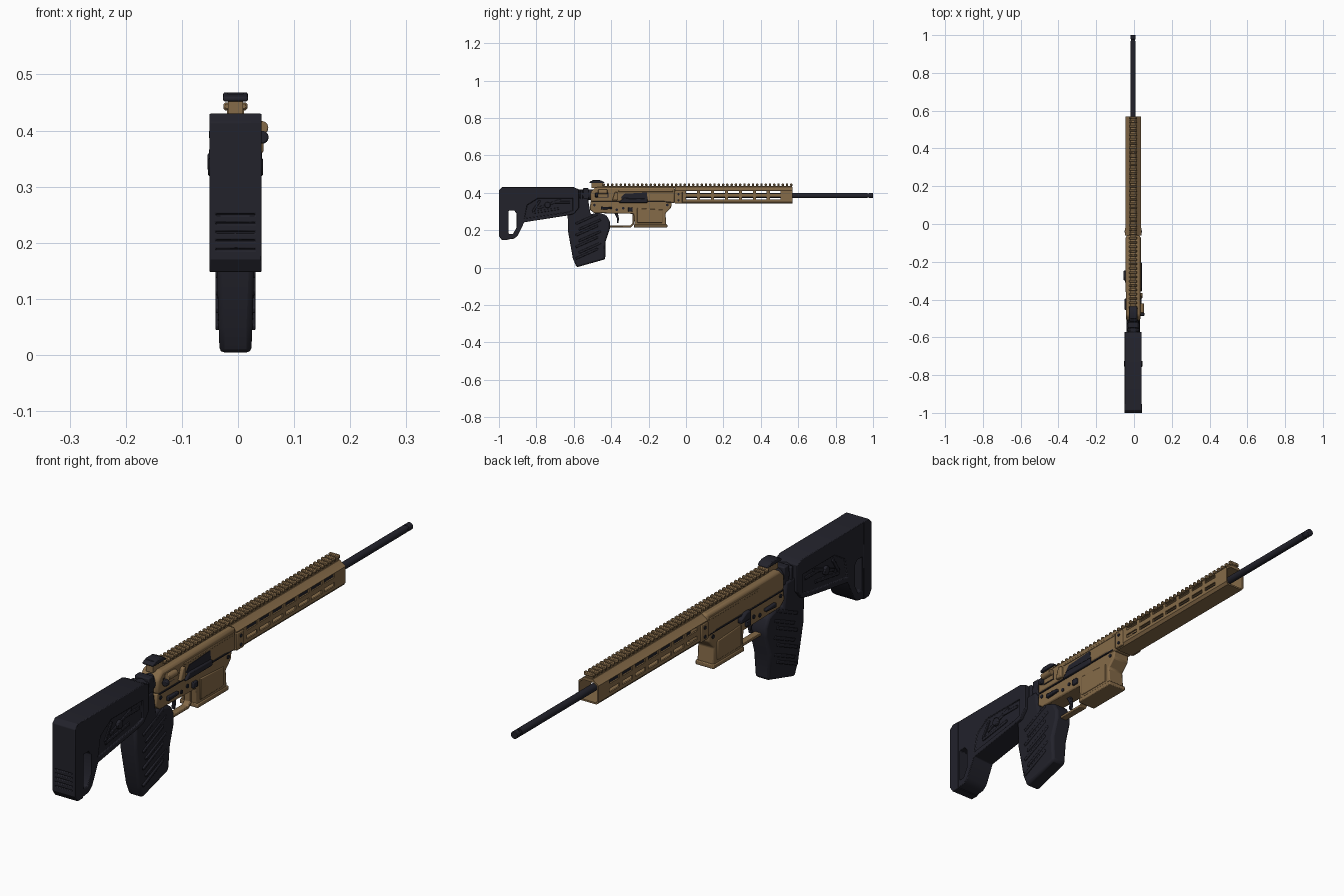
import bpy, bmesh, math
from mathutils import Matrix

CX = -0.0045  # centre plane of the model


def material(name, rgb):
    m = bpy.data.materials.new(name)
    m.diffuse_color = (*rgb, 1)
    return m


TAN = material("desert tan", (0.235, 0.145, 0.065))
DARK = material("blue black", (0.016, 0.016, 0.024))


def finish(name, bm, mat, bevel=0.0, seg=2):
    bmesh.ops.recalc_face_normals(bm, faces=bm.faces)
    me = bpy.data.meshes.new(name)
    bm.to_mesh(me)
    bm.free()
    ob = bpy.data.objects.new(name, me)
    bpy.context.collection.objects.link(ob)
    me.materials.append(mat)
    if bevel:
        b = ob.modifiers.new("bevel", "BEVEL")
        b.width, b.segments, b.limit_method = bevel, seg, "ANGLE"
        b.angle_limit = math.radians(35)
    return ob


def add_prism(bm, pts, x0, x1):
    vs = [bm.verts.new((x0, y, z)) for y, z in pts]
    f = bm.faces.new(vs)
    r = bmesh.ops.extrude_face_region(bm, geom=[f])
    bmesh.ops.translate(bm, vec=(x1 - x0, 0, 0),
                        verts=[v for v in r["geom"] if isinstance(v, bmesh.types.BMVert)])


def prism(name, pts, half, mat, bevel=0.0):
    """Side profile (y, z) extruded evenly about the centre plane."""
    bm = bmesh.new()
    add_prism(bm, pts, CX - half, CX + half)
    return finish(name, bm, mat, bevel)


def side_plates(name, pts, x_in, x_out, mat, bevel=0.0, sides=(-1, 1)):
    bm = bmesh.new()
    for s in sides:
        add_prism(bm, pts, CX + s * x_in, CX + s * x_out)
    return finish(name, bm, mat, bevel)


def add_box(bm, c, size, tilt=0.0):
    m = Matrix.Translation(c) @ Matrix.Rotation(tilt, 4, "X") @ Matrix.Diagonal((*size, 1))
    bmesh.ops.create_cube(bm, size=1, matrix=m)


def boxes(name, items, mat, bevel=0.0):
    bm = bmesh.new()
    for it in items:
        add_box(bm, *it)
    return finish(name, bm, mat, bevel)


def add_cyl(bm, c, r, length, axis="Y", n=24):
    rot = Matrix.Rotation(math.pi / 2, 4, "X" if axis == "Y" else "Y")
    bmesh.ops.create_cone(bm, cap_ends=True, segments=n, radius1=r, radius2=r, depth=length,
                          matrix=Matrix.Translation(c) @ rot)


def cyls(name, items, mat, axis="Y", bevel=0.0):
    bm = bmesh.new()
    for c, r, l in items:
        add_cyl(bm, c, r, l, axis)
    return finish(name, bm, mat, bevel)


def cut(ob, cutter):
    cutter.hide_render = True
    m = ob.modifiers.new("cut", "BOOLEAN")
    m.object, m.operation, m.solver = cutter, "DIFFERENCE", "EXACT"
    bpy.context.view_layer.objects.active = ob
    if len(ob.modifiers) > 1:
        ob.modifiers.move(len(ob.modifiers) - 1, 0)
    bpy.ops.object.modifier_apply(modifier="cut")
    bpy.data.objects.remove(cutter)


# --- handguard: hollow extruded section with two rows of slots per side
half_sec = [(0.018, 0.43), (0.024, 0.424), (0.041, 0.412), (0.041, 0.352), (0.033, 0.342)]
half_in = [(0.031, 0.348), (0.035, 0.354), (0.035, 0.409), (0.020, 0.419)]
outer = half_sec + [(-x, z) for x, z in reversed(half_sec)]
inner = half_in + [(-x, z) for x, z in reversed(half_in)]


def section(name, pts, y0, y1, mat):
    bm = bmesh.new()
    f = bm.faces.new([bm.verts.new((CX + x, y0, z)) for x, z in pts])
    r = bmesh.ops.extrude_face_region(bm, geom=[f])
    bmesh.ops.translate(bm, vec=(0, y1 - y0, 0),
                        verts=[v for v in r["geom"] if isinstance(v, bmesh.types.BMVert)])
    return finish(name, bm, mat)


guard = section("handguard", outer, -0.06, 0.57, TAN)
cut(guard, section("guard_bore", inner, 0.0, 0.60, TAN))
cut(guard, boxes("slot_cutter", [((CX, 0.03 + i * 0.0745, z), (0.2, 0.058, 0.014))
                                 for i in range(7) for z in (0.403, 0.371)], TAN))
side_plates("handguard_clamp", [(-0.062, 0.345), (-0.02, 0.345), (-0.02, 0.408), (-0.062, 0.408)],
            0.03, 0.044, TAN, 0.003)
cyls("clamp_screws", [((CX, -0.04, z), 0.006, 0.094) for z in (0.36, 0.393)], DARK, "X")

# --- top rail with teeth
boxes("rail_base", [((CX, 0.058, 0.432), (0.03, 1.016, 0.012))], TAN)
rail = boxes("rail_teeth", [((CX, -0.44 + i * 0.0228, 0.443), (0.042, 0.0125, 0.014))
                            for i in range(45)], TAN, 0.003)
rail.modifiers["bevel"].segments = 1

# --- barrel and muzzle
cyls("barrel", [((CX, 0.48, 0.385), 0.0135, 0.98)], DARK)
cyls("muzzle_neck", [((CX, 0.972, 0.385), 0.0105, 0.02)], DARK)
cyls("muzzle_tip", [((CX, 0.989, 0.385), 0.0135, 0.022)], DARK, bevel=0.002)

# --- upper receiver
prism("upper_receiver", [(-0.51, 0.352), (-0.51, 0.405), (-0.485, 0.43), (-0.06, 0.43),
                         (-0.06, 0.345), (-0.10, 0.345), (-0.12, 0.352)], 0.038, TAN, 0.009)
side_plates("receiver_seam", [(-0.50, 0.350), (-0.08, 0.350), (-0.08, 0.354), (-0.50, 0.354)],
            0.03, 0.0385, DARK)
side_plates("upper_side_rib", [(-0.36, 0.405), (-0.07, 0.405), (-0.07, 0.413), (-0.36, 0.413)],
            0.036, 0.0405, TAN, 0.002)

# --- lower receiver with magazine well
prism("lower_receiver", [(-0.51, 0.355), (-0.515, 0.31), (-0.49, 0.292), (-0.28, 0.288),
                         (-0.275, 0.225), (-0.105, 0.225), (-0.11, 0.29), (-0.08, 0.32),
                         (-0.075, 0.355)], 0.034, TAN, 0.005)
prism("magazine_base", [(-0.278, 0.215), (-0.10, 0.215), (-0.10, 0.231), (-0.278, 0.231)],
      0.037, TAN, 0.003)
side_plates("magazine_well_panel", [(-0.262, 0.24), (-0.125, 0.24), (-0.125, 0.31), (-0.262, 0.318)],
            0.03, 0.037, TAN, 0.003)

# --- trigger and guard
prism("trigger_guard", [(-0.42, 0.215), (-0.295, 0.215), (-0.278, 0.232), (-0.278, 0.29),
                        (-0.287, 0.29), (-0.287, 0.236), (-0.299, 0.225), (-0.42, 0.225)], 0.013, TAN, 0.002)
prism("trigger", [(-0.385, 0.295), (-0.365, 0.295), (-0.358, 0.262), (-0.362, 0.238),
                  (-0.37, 0.238), (-0.368, 0.262)], 0.006, DARK, 0.002)

# --- right side controls
side_plates("ejection_port", [(-0.35, 0.372), (-0.33, 0.395), (-0.21, 0.402), (-0.205, 0.362), (-0.32, 0.362)],
            0.034, 0.0395, DARK, sides=(1,))
side_plates("port_cover", [(-0.36, 0.347), (-0.205, 0.347), (-0.205, 0.368), (-0.335, 0.372)],
            0.034, 0.047, DARK, 0.004, sides=(1,))
side_plates("case_deflector", [(-0.395, 0.36), (-0.365, 0.36), (-0.365, 0.405), (-0.38, 0.405)],
            0.034, 0.05, TAN, 0.004, sides=(1,))
fr = [(-0.48, 0.375), (-0.415, 0.375), (-0.415, 0.402), (-0.48, 0.402)]
side_plates("forward_assist_frame", fr, 0.034, 0.0392, DARK, sides=(1,))
side_plates("forward_assist_pad", [(y * 0.9 - 0.045, z * 0.8 + 0.0775) for y, z in fr],
            0.034, 0.0405, TAN, sides=(1,))
cyls("forward_assist_body", [((0.042, -0.445, 0.405), 0.012, 0.05)], TAN, bevel=0.002)
cyls("forward_assist_button", [((0.043, -0.478, 0.388), 0.0115, 0.016)], DARK, bevel=0.003)

# --- controls on both sides: selector, pins, catches
side_plates("selector_lever", [(-0.455, 0.310), (-0.395, 0.314), (-0.395, 0.324), (-0.455, 0.326)],
            0.03, 0.045, DARK, 0.003)
cyls("receiver_pins", [((CX, y, z), 0.007, 0.074) for y, z in
                       ((-0.49, 0.335), (-0.43, 0.318), (-0.37, 0.31), (-0.335, 0.318), (-0.10, 0.335))],
     DARK, "X")
side_plates("magazine_release", [(-0.31, 0.30), (-0.285, 0.30), (-0.285, 0.322), (-0.31, 0.322)],
            0.03, 0.043, DARK, 0.003)
side_plates("bolt_catch", [(-0.30, 0.328), (-0.245, 0.328), (-0.245, 0.343), (-0.275, 0.36), (-0.30, 0.36)],
            0.03, 0.05, DARK, 0.004, sides=(-1,))

# --- folded rear sight
prism("sight_base", [(-0.505, 0.425), (-0.44, 0.425), (-0.445, 0.452), (-0.505, 0.452)], 0.0135, TAN)
prism("rear_sight", [(-0.515, 0.452), (-0.435, 0.452), (-0.445, 0.462), (-0.46, 0.468), (-0.495, 0.468),
                     (-0.515, 0.46)], 0.022, DARK, 0.003)
boxes("sight_top", [((CX, -0.492, 0.463), (0.03, 0.02, 0.009))], DARK, 0.002)

# --- hinge between receiver and stock
cyls("stock_tube", [((CX, -0.545, 0.39), 0.028, 0.1)], DARK)
boxes("hinge_block", [((CX, -0.535, 0.392), (0.058, 0.03, 0.066)),
                      ((CX, -0.56, 0.385), (0.066, 0.015, 0.06))], DARK, 0.004)

# --- stock with recessed sides and a through slot
stock = prism("stock", [(-0.96, 0.43), (-0.60, 0.43), (-0.572, 0.418), (-0.572, 0.32), (-0.60, 0.287),
                        (-0.64, 0.278), (-0.865, 0.243), (-0.90, 0.17), (-0.92, 0.155), (-0.96, 0.15)],
              0.0455, DARK, 0.010)
recess = [(-0.865, 0.262), (-0.85, 0.335), (-0.79, 0.372), (-0.605, 0.372), (-0.605, 0.305), (-0.64, 0.294)]
cut(stock, side_plates("recess_cutter", recess, 0.0395, 0.07, DARK))
cut(stock, prism("slot_cutter", [(-0.948, 0.18), (-0.925, 0.18), (-0.906, 0.215), (-0.906, 0.29),
                                 (-0.918, 0.305), (-0.948, 0.305)], 0.1, DARK))
pad = prism("butt_pad", [(-0.985, 0.43), (-0.953, 0.43), (-0.953, 0.148), (-0.985, 0.148),
                         (-1.0, 0.17), (-1.0, 0.415)], 0.0465, DARK, 0.006)
cut(pad, boxes("groove_cutter", [((CX, -1.0, 0.188 + i * 0.0155), (0.07, 0.010, 0.004))
                                 for i in range(5)], DARK))
boxes("stock_ribs", [((CX + s * 0.040, y, z), (0.007, l, 0.012), t) for s in (-1, 1)
                     for y, z, l, t in ((-0.73, 0.34, 0.13, 0.35), (-0.75, 0.305, 0.14, 0.15),
                                        (-0.66, 0.35, 0.08, 0.0), (-0.80, 0.33, 0.07, 1.0))],
      DARK, 0.002)
cyls("sling_sockets", [((CX, -0.74, 0.335), 0.016, 0.098)], DARK, "X", 0.003)

# --- pistol grip, narrower at the foot, with slanted side ridges
grip = prism("pistol_grip", [(-0.60, 0.372), (-0.525, 0.372), (-0.51, 0.285), (-0.47, 0.295), (-0.425, 0.28),
                             (-0.407, 0.245), (-0.407, 0.21), (-0.43, 0.14), (-0.432, 0.045),
                             (-0.585, 0.002), (-0.605, 0.05), (-0.63, 0.19), (-0.634, 0.32)],
             0.034, DARK, 0.009)
for v in grip.data.vertices:
    if v.co.z < 0.06:
        v.co.x = CX + (v.co.x - CX) * 0.84
boxes("grip_ridges", [((CX + s * 0.032, -0.53 + 0.015 * (i % 2), 0.075 + i * 0.031), (0.008, 0.13, 0.012), 0.42)
                      for s in (-1, 1) for i in range(7)], DARK, 0.003)

# --- smooth the rounded parts, keep edges sharp
for ob in bpy.context.scene.objects:
    ob.select_set(True)
    bpy.context.view_layer.objects.active = ob
bpy.ops.object.shade_smooth_by_angle(angle=math.radians(30))
